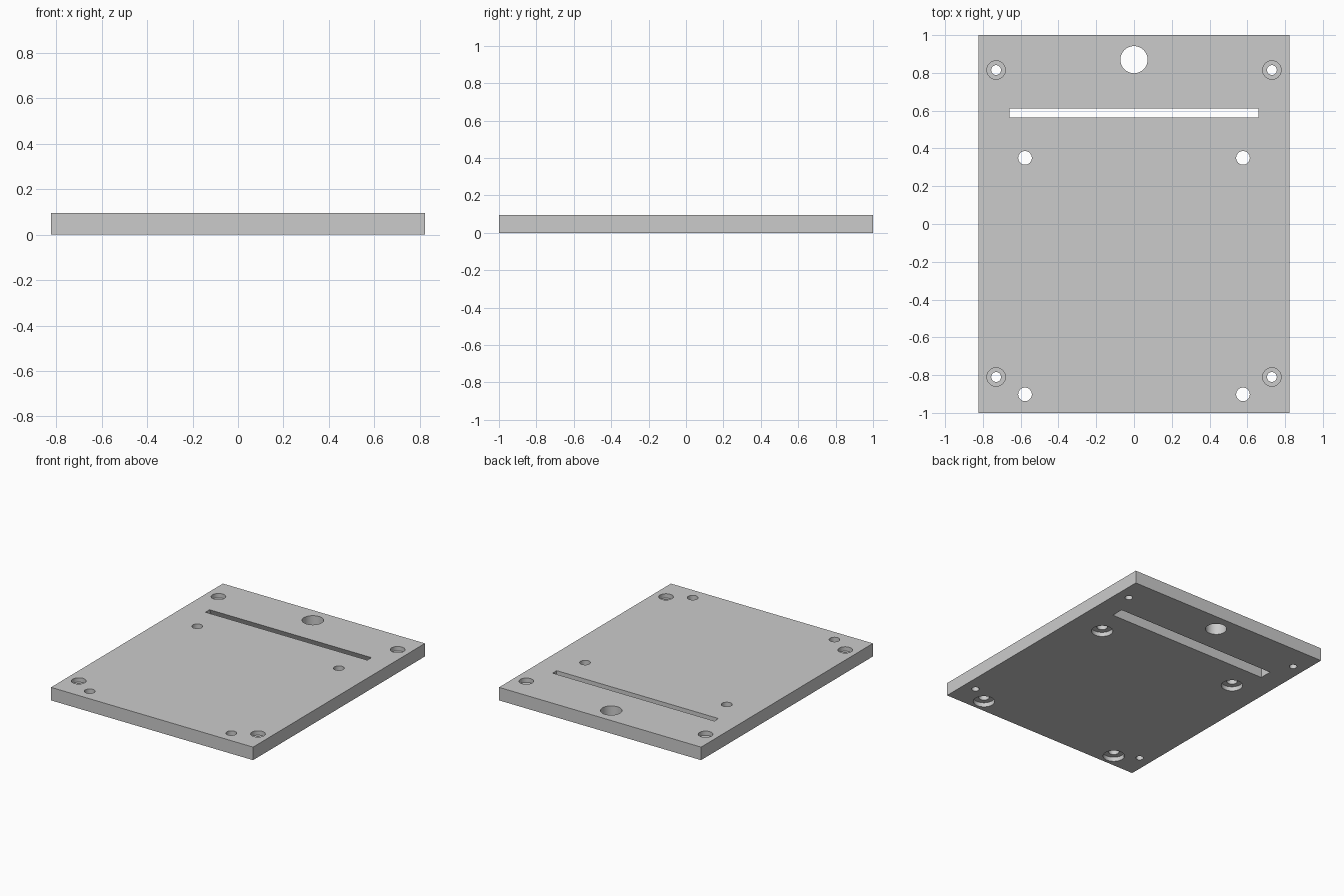
import bpy, bmesh
from mathutils import Matrix

if "Cube" in bpy.data.objects:
    bpy.data.objects.remove(bpy.data.objects["Cube"])

HX, HY, T = 0.823, 1.0, 0.096

# Base plate
bpy.ops.mesh.primitive_cube_add(size=1, location=(0, 0, T / 2))
plate = bpy.context.object
plate.name = "base_plate"
plate.scale = (2 * HX, 2 * HY, T)
bpy.ops.object.transform_apply(location=True, scale=True)


def cut(name, bm):
    """Subtract a closed bmesh from the plate."""
    bmesh.ops.recalc_face_normals(bm, faces=bm.faces)
    mesh = bpy.data.meshes.new(name)
    bm.to_mesh(mesh)
    bm.free()
    cutter = bpy.data.objects.new(name, mesh)
    bpy.context.collection.objects.link(cutter)
    cutter.hide_render = True
    mod = plate.modifiers.new(name, "BOOLEAN")
    mod.operation = "DIFFERENCE"
    mod.solver = "EXACT"
    mod.object = cutter
    bpy.context.view_layer.objects.active = plate
    bpy.ops.object.modifier_apply(modifier=name)
    bpy.data.objects.remove(cutter)


def bore(name, x, y, r, z0=-0.1, z1=T + 0.1):
    """Drill a round hole between two heights."""
    bm = bmesh.new()
    bmesh.ops.create_cone(bm, cap_ends=True, segments=48, radius1=r, radius2=r,
                          depth=z1 - z0,
                          matrix=Matrix.Translation((x, y, (z0 + z1) / 2)))
    cut(name, bm)


# Hanging hole
bore("large_hole", 0, 0.87, 0.072)

for s in (-1, 1):
    # Corner screw holes, counterbored from the top
    for y in (0.815, -0.81):
        bore("corner_hole", s * 0.73, y, 0.026)
        bore("corner_counterbore", s * 0.73, y, 0.049, z0=T - 0.032)
    # Mounting holes, counterbored from the underside
    for y in (0.35, -0.902):
        bore("mount_hole", s * 0.577, y, 0.036)
        bore("mount_counterbore", s * 0.577, y, 0.073, z1=0.032)

# Slot with a sloping rear wall, wider at the underside
bm = bmesh.new()
slope = (0.655 - 0.611) / T
e = 0.05
profile = [(0.563, -e), (0.655 + slope * e, -e),
           (0.611 - slope * e, T + e), (0.563, T + e)]
face = bm.faces.new([bm.verts.new((-0.659, y, z)) for y, z in profile])
ext = bmesh.ops.extrude_face_region(bm, geom=[face])
bmesh.ops.translate(bm, vec=(1.318, 0, 0),
                    verts=[v for v in ext["geom"] if isinstance(v, bmesh.types.BMVert)])
cut("slot", bm)

# Smooth bores, sharp edges
bpy.ops.object.select_all(action="DESELECT")
plate.select_set(True)
bpy.context.view_layer.objects.active = plate
bpy.ops.object.shade_smooth_by_angle(angle=0.52)
